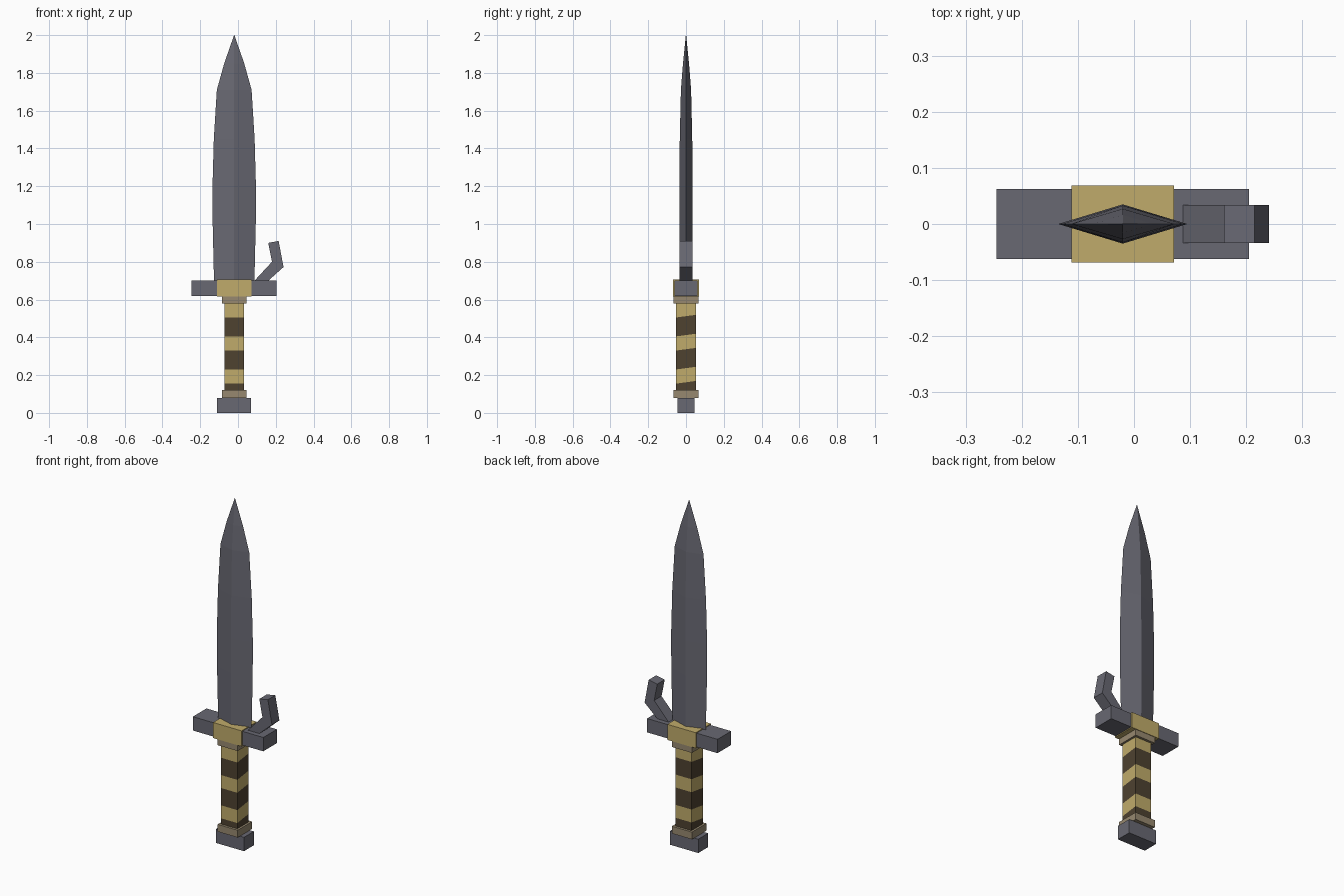
import bpy
import bmesh

cube = bpy.data.objects.get("Cube")
if cube:
    bpy.data.objects.remove(cube, do_unlink=True)

CX = -0.02  # centre line of blade and handle


def material(name, rgb):
    m = bpy.data.materials.new(name)
    m.use_nodes = True
    m.diffuse_color = (*rgb, 1)
    m.node_tree.nodes["Principled BSDF"].inputs["Base Color"].default_value = (*rgb, 1)
    return m


steel = material("steel grey", (0.14, 0.14, 0.17))
gold = material("pale gold", (0.53, 0.41, 0.145))
brown = material("dark brown", (0.077, 0.054, 0.03))
tan = material("dull tan", (0.31, 0.25, 0.16))


def loft(name, rings, mats, pick=lambda i: 0):
    """Join equal-length rings with side faces and cap both ends."""
    bm = bmesh.new()
    loops = [[bm.verts.new(p) for p in ring] for ring in rings]
    n = len(loops[0])
    for i, (a, b) in enumerate(zip(loops, loops[1:])):
        for k in range(n):
            j = (k + 1) % n
            bm.faces.new((a[k], a[j], b[j], b[k])).material_index = pick(i)
    bm.faces.new(loops[0][::-1])
    bm.faces.new(loops[-1]).material_index = pick(len(rings) - 2)
    bmesh.ops.remove_doubles(bm, verts=bm.verts, dist=0.0005)
    bmesh.ops.recalc_face_normals(bm, faces=bm.faces)
    mesh = bpy.data.meshes.new(name)
    bm.to_mesh(mesh)
    bm.free()
    for m in mats:
        mesh.materials.append(m)
    obj = bpy.data.objects.new(name, mesh)
    bpy.context.collection.objects.link(obj)
    return obj


def rect(hx, hy, z, rise=0):
    """Rectangular ring whose back edge may sit higher than the front."""
    return [(CX - hx, -hy, z), (CX + hx, -hy, z),
            (CX + hx, hy, z + rise), (CX - hx, hy, z + rise)]


def box(name, hx, hy, z0, z1, mat):
    return loft(name, [rect(hx, hy, z0), rect(hx, hy, z1)], [mat])


# Pommel, collars and guard
box("pommel", 0.09, 0.045, 0, 0.08, steel)
box("lower_collar", 0.064, 0.066, 0.08, 0.122, tan)
box("upper_collar", 0.064, 0.066, 0.58, 0.618, tan)
box("crossguard", 0.225, 0.062, 0.62, 0.70, steel)
box("guard_block", 0.091, 0.069, 0.615, 0.705, gold)

# Grip with slanted alternating bands
heights = [0.12, 0.155, 0.23, 0.33, 0.405, 0.505, 0.58]
last = len(heights) - 1
loft("grip",
     [rect(0.052, 0.052, z, 0 if i in (0, last) else 0.014) for i, z in enumerate(heights)],
     [brown, gold], lambda i: i % 2)

# Diamond-section blade: height, half width, half thickness
profile = [(0.70, 0.107, 0.034), (1.0, 0.114, 0.035), (1.2, 0.115, 0.035),
           (1.45, 0.108, 0.033), (1.71, 0.092, 0.027), (1.85, 0.053, 0.016),
           (2.0, 0, 0)]
# Duplicate tip points merge into one, so close the tip just below it
profile[-1] = (2.0, 0.0008, 0.0008)
loft("blade",
     [[(CX - w, 0, z), (CX, -t, z), (CX + w, 0, z), (CX, t, z)] for z, w, t in profile],
     [steel])

# Bent hook rising from the guard: inner and outer point of each section
sections = [((0.083, 0.695), (0.155, 0.695)),
            ((0.18, 0.80), (0.241, 0.772)),
            ((0.16, 0.90), (0.215, 0.91))]
loft("guard_hook",
     [[(a[0], -0.034, a[1]), (b[0], -0.034, b[1]), (b[0], 0.034, b[1]), (a[0], 0.034, a[1])]
      for a, b in sections], [steel])
